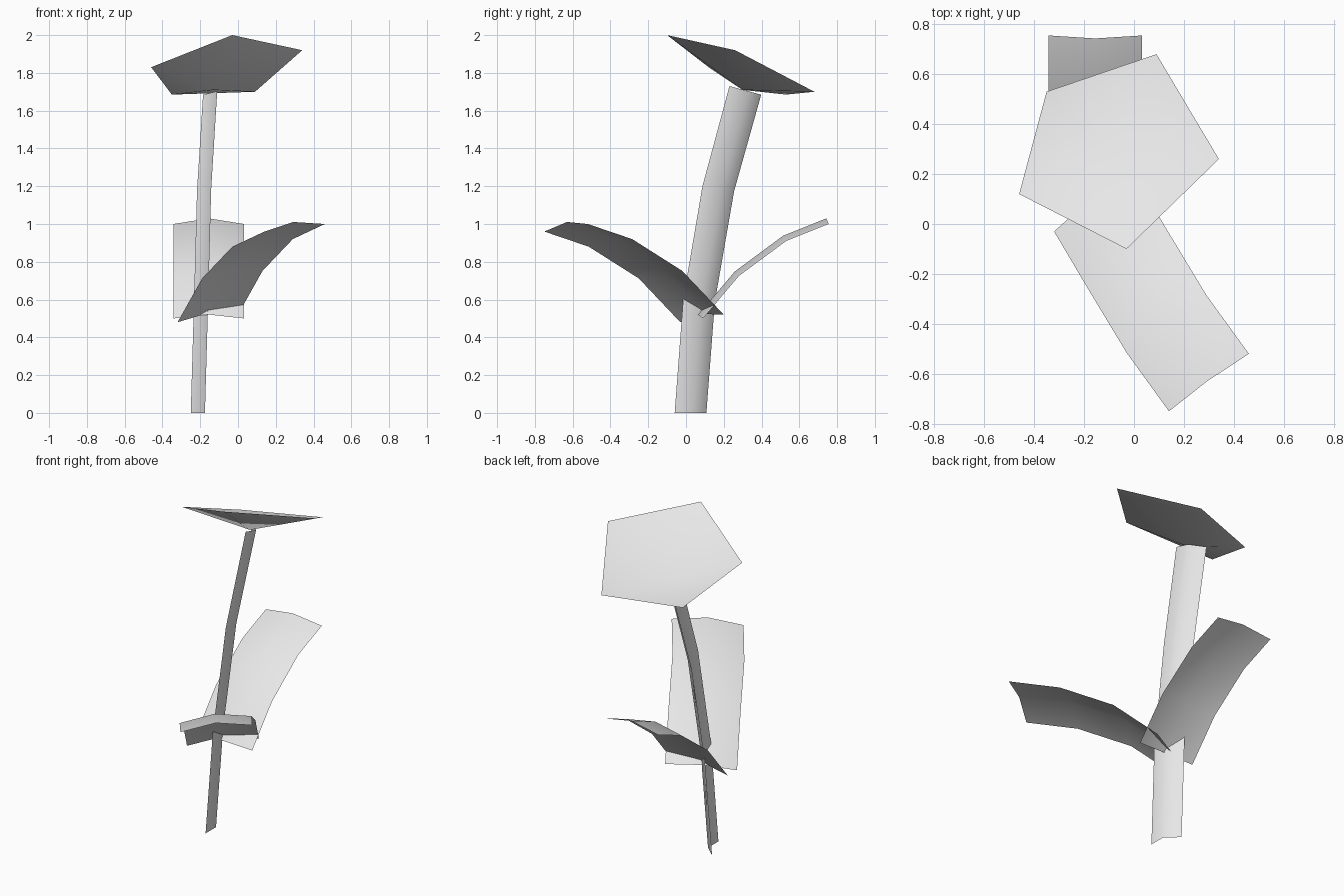
import bpy
from mathutils import Vector

cube = bpy.data.objects.get("Cube")
if cube:
    bpy.data.objects.remove(cube, do_unlink=True)

grey = bpy.data.materials.new("light_grey")
grey.use_nodes = True
grey.diffuse_color = (0.8, 0.8, 0.8, 1)
grey.node_tree.nodes["Principled BSDF"].inputs["Base Color"].default_value = (0.8, 0.8, 0.8, 1)


def add_mesh(name, verts, faces):
    mesh = bpy.data.meshes.new(name)
    mesh.from_pydata([tuple(v) for v in verts], [], faces)
    mesh.materials.append(grey)
    mesh.shade_smooth()
    obj = bpy.data.objects.new(name, mesh)
    bpy.context.collection.objects.link(obj)
    return obj


def loft(name, sections):
    """Skin a list of open cross-sections into one thin sheet."""
    n = len(sections[0])
    verts = [p for section in sections for p in section]
    faces = [(r * n + c, r * n + c + 1, (r + 1) * n + c + 1, (r + 1) * n + c)
             for r in range(len(sections) - 1) for c in range(n - 1)]
    return add_mesh(name, verts, faces)


def leaf(name, path, half, lift=0.032):
    """Arching leaf with a raised centre ridge."""
    path = [Vector(p) for p in path]
    half = Vector(half)
    sections = []
    for i, p in enumerate(path):
        tangent = path[min(i + 1, len(path) - 1)] - path[max(i - 1, 0)]
        normal = half.cross(tangent).normalized()
        if normal.z < 0:
            normal.negate()
        sections.append((p - half, p + normal * lift, p + half))
    return loft(name, sections)


# Stem: a folded strip that leans backward as it rises
fold = [(0, 0), (0, 0.1), (-0.075, 0.168)]
spine = [(-0.175, -0.06, 0, 0), (-0.158, -0.015, 0.6, 0.06),
         (-0.142, 0.087, 1.2, 0.15), (-0.11, 0.23, 1.73, 0.27)]
loft("stem", [[(x + dx, y + dy, z - tilt * dy) for dx, dy in fold]
              for x, y, z, tilt in spine])

# Leaves
leaf("back_leaf", [(-0.155, 0.09, 0.5), (-0.155, 0.28, 0.725),
                   (-0.155, 0.53, 0.91), (-0.155, 0.755, 1.0)], (0.187, 0, 0))
leaf("front_leaf", [(-0.16, 0.085, 0.5), (-0.03, -0.135, 0.732),
                    (0.13, -0.4, 0.9), (0.3, -0.635, 0.98)], (0.16, 0.115, 0.02))

# Flower head: a shallow five-sided cup around a low centre
rim = [(0.09, 0.68, 1.70), (-0.35, 0.53, 1.685), (-0.46, 0.12, 1.83),
       (-0.03, -0.10, 2.0), (0.34, 0.26, 1.92)]
add_mesh("flower_head", rim + [(-0.13, 0.3, 1.71)],
         [(i, (i + 1) % 5, 5) for i in range(5)])
